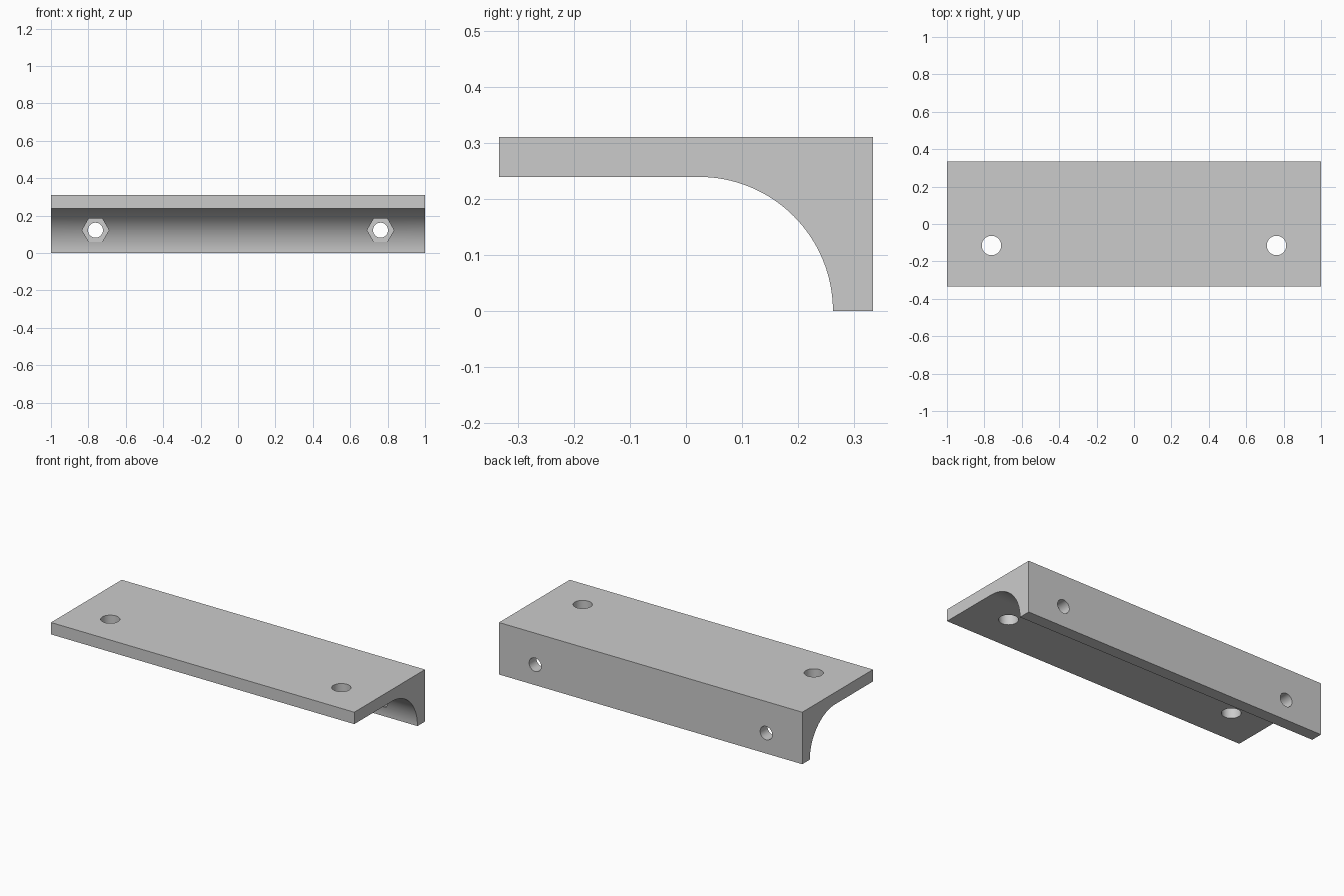
import bpy, bmesh
from math import cos, sin, pi
from mathutils import Vector

default = bpy.data.objects.get("Cube")
if default:
    bpy.data.objects.remove(default, do_unlink=True)


def prism(name, outline, sweep):
    """Solid made by sweeping a closed outline along a vector."""
    bm = bmesh.new()
    face = bm.faces.new([bm.verts.new(p) for p in outline])
    swept = bmesh.ops.extrude_face_region(bm, geom=[face])["geom"]
    bmesh.ops.translate(bm, vec=Vector(sweep),
                        verts=[g for g in swept if isinstance(g, bmesh.types.BMVert)])
    bmesh.ops.recalc_face_normals(bm, faces=bm.faces)
    mesh = bpy.data.meshes.new(name)
    bm.to_mesh(mesh)
    bm.free()
    obj = bpy.data.objects.new(name, mesh)
    bpy.context.collection.objects.link(obj)
    return obj


def ring(radius, sides):
    return [(radius * cos(2 * pi * i / sides), radius * sin(2 * pi * i / sides))
            for i in range(sides)]


def cut(target, cutter):
    """Subtract the cutter for good, then discard it."""
    cutter.hide_render = True
    mod = target.modifiers.new(cutter.name, "BOOLEAN")
    mod.operation = "DIFFERENCE"
    mod.solver = "EXACT"
    mod.object = cutter
    bpy.ops.object.modifier_apply(modifier=mod.name)
    bpy.data.objects.remove(cutter, do_unlink=True)


# Bracket body: flat shelf and back wall joined by a quarter-round cove
HALF_DEPTH, HEIGHT, SHELF_Z, WALL_Y = 0.333, 0.31, 0.239, 0.262
STEPS = 32
cove = [(WALL_Y - SHELF_Z + SHELF_Z * cos(a), SHELF_Z * sin(a))
        for a in (pi / 2 * i / STEPS for i in range(STEPS + 1))]
profile = cove + [(-HALF_DEPTH, SHELF_Z), (-HALF_DEPTH, HEIGHT),
                  (HALF_DEPTH, HEIGHT), (HALF_DEPTH, 0)]
bracket = prism("angle_bracket", [(-1, y, z) for y, z in profile], (2, 0, 0))
bpy.context.view_layer.objects.active = bracket
bracket.select_set(True)

# Screw holes in the shelf, bolt holes and hexagonal nut pockets in the wall
for x in (-0.762, 0.762):
    cut(bracket, prism("shelf_hole", [(x + u, v - 0.115, 0.1) for u, v in ring(0.052, 40)],
                       (0, 0, 0.4)))
    cut(bracket, prism("nut_pocket", [(x + u, 0, v + 0.122) for u, v in ring(0.072, 6)],
                       (0, WALL_Y + 0.001, 0)))
    cut(bracket, prism("bolt_hole", [(x + u, 0.1, v + 0.122) for u, v in ring(0.04, 40)],
                       (0, 0.4, 0)))

# Single plain grey finish
grey = bpy.data.materials.new("plain_grey")
grey.use_nodes = True
colour = (0.6, 0.6, 0.6, 1)
grey.diffuse_color = colour
grey.node_tree.nodes["Principled BSDF"].inputs["Base Color"].default_value = colour
bracket.data.materials.clear()
bracket.data.materials.append(grey)
for face in bracket.data.polygons:
    face.material_index = 0

bpy.ops.object.shade_smooth_by_angle(angle=pi / 6)
